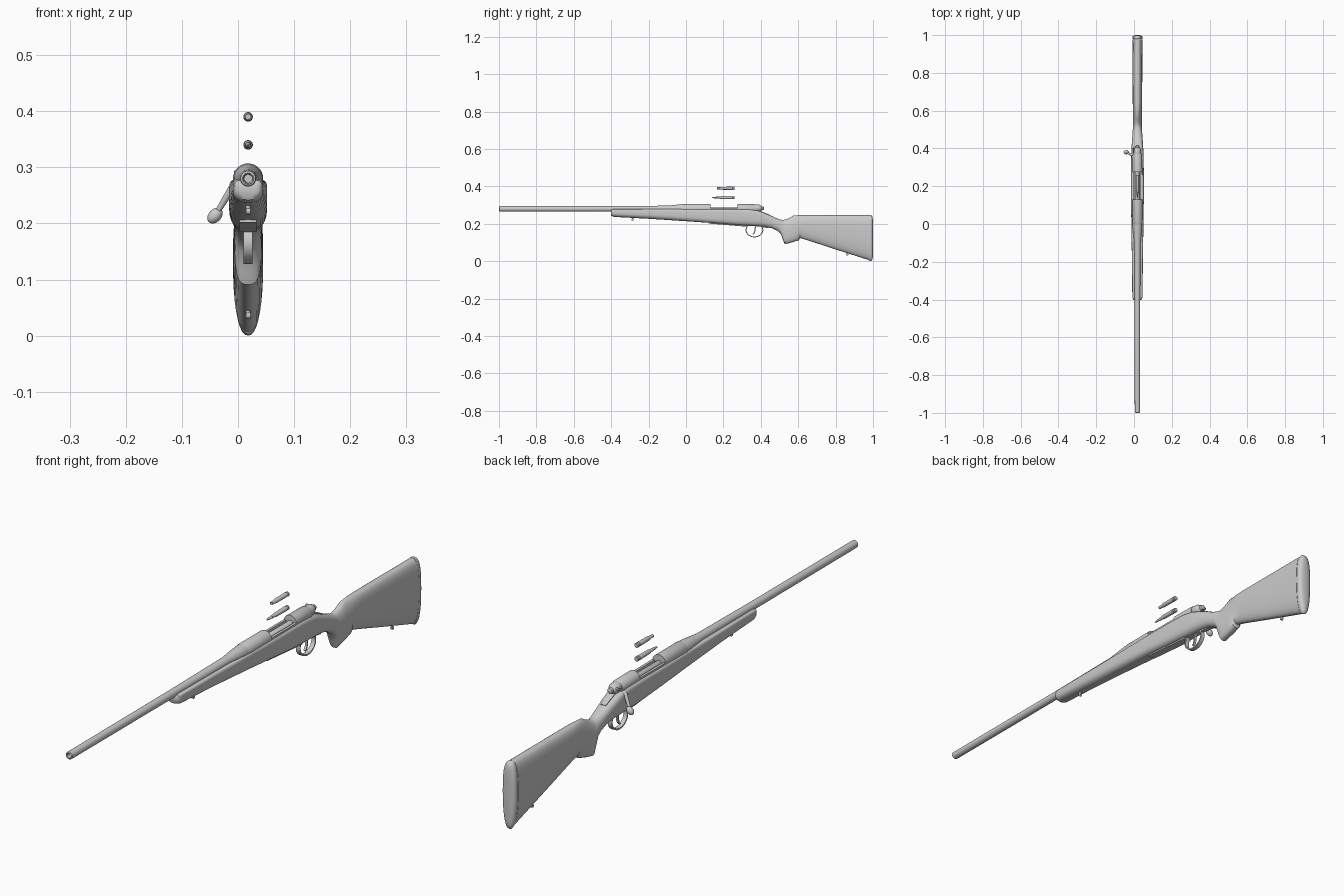
import bpy, bmesh, math
from mathutils import Vector

if "Cube" in bpy.data.objects:
    bpy.data.objects.remove(bpy.data.objects["Cube"])

CX = 0.018      # centre plane of the long body
AXIS = 0.28     # height of the barrel axis


def finish(name, bm, angle=35):
    bmesh.ops.recalc_face_normals(bm, faces=bm.faces)
    me = bpy.data.meshes.new(name)
    bm.to_mesh(me)
    bm.free()
    ob = bpy.data.objects.new(name, me)
    bpy.context.collection.objects.link(ob)
    smooth(ob, angle)
    return ob


def smooth(ob, angle=35):
    bpy.ops.object.select_all(action='DESELECT')
    ob.select_set(True)
    bpy.context.view_layer.objects.active = ob
    bpy.ops.object.shade_smooth_by_angle(angle=math.radians(angle))


def loft(name, rings, closed=False, angle=35):
    bm = bmesh.new()
    rows = [[bm.verts.new(p) for p in r] for r in rings]
    n = len(rows[0])
    pairs = list(zip(rows, rows[1:])) + ([(rows[-1], rows[0])] if closed else [])
    for a, b in pairs:
        for i in range(n):
            bm.faces.new((a[i], a[(i + 1) % n], b[(i + 1) % n], b[i]))
    if not closed:
        bm.faces.new(rows[0])
        bm.faces.new(rows[-1])
    return finish(name, bm, angle)


def lathe(name, profile, z=AXIS, n=32):
    return loft(name, [[(CX + r * math.cos(math.tau * i / n), y, z + r * math.sin(math.tau * i / n))
                        for i in range(n)] for y, r in profile])


def strap(name, pts, half_w, thick, closed=False):
    rings = []
    for i, (y, z) in enumerate(pts):
        a = pts[i - 1] if (i or closed) else pts[0]
        b = pts[(i + 1) % len(pts)] if (closed or i < len(pts) - 1) else pts[i]
        d = Vector((b[0] - a[0], b[1] - a[1])).normalized() * thick / 2
        rings.append([(CX + s * half_w, y - t * d.y, z + t * d.x)
                      for s, t in ((-1, -1), (1, -1), (1, 1), (-1, 1))])
    return loft(name, rings, closed)


def rod(name, a, b, r1, r2, n=16):
    a, b = Vector(a), Vector(b)
    q = (b - a).to_track_quat('Z', 'Y')
    return loft(name, [[p + q @ Vector((r * math.cos(math.tau * i / n), r * math.sin(math.tau * i / n), 0))
                        for i in range(n)] for p, r in ((a, r1), (b, r2))])


def section(y, zb, zt, w, nt, nb, mid=0.55, n=36):
    zm = zb + (zt - zb) * mid
    ring = []
    for i in range(n):
        t = math.tau * i / n
        c, s = math.cos(t), math.sin(t)
        e, h = (nt, zt - zm) if s >= 0 else (nb, zm - zb)
        ring.append((CX + w * math.copysign(abs(c) ** (2 / e), c), y,
                     zm + h * math.copysign(abs(s) ** (2 / e), s)))
    return ring


# Stock: y, bottom, top, half width, top and bottom squareness
stations = [
    (-.402, .250, .272, .019, 4, 2.2), (-.398, .242, .277, .024, 5, 2.2),
    (-.385, .237, .279, .027, 6, 2.4), (-.20, .227, .279, .029, 6, 2.5),
    (0.0, .214, .279, .032, 6, 3), (.13, .205, .279, .034, 6, 3.5),
    (.27, .193, .279, .034, 6, 3.5), (.34, .189, .278, .033, 5, 3.2),
    (.38, .187, .272, .032, 4, 3), (.42, .184, .258, .030, 3, 2.6),
    (.46, .176, .241, .027, 2.4, 2.4), (.49, .162, .228, .025, 2.2, 2.3),
    (.508, .145, .222, .024, 2.1, 2.3), (.518, .115, .221, .024, 2.1, 2.5),
    (.528, .091, .222, .024, 2.1, 3), (.55, .096, .230, .024, 2.0, 3),
    (.575, .103, .245, .024, 1.8, 3), (.603, .112, .246, .024, 2.0, 3),
    (.609, .124, .246, .024, 2.1, 2.3), (.65, .112, .246, .025, 2.5, 2.3),
    (.80, .063, .246, .026, 2.7, 2.3), (.978, .006, .246, .027, 2.8, 2.3)]
stock = loft("stock", [section(*s) for s in stations], angle=50)

# Butt pad with rounded back
loft("butt_pad", [section(*s) for s in (
    (.979, .004, .246, .0265, 2.8, 2.3), (.988, .000, .247, .027, 2.8, 2.3),
    (.994, .003, .243, .025, 2.8, 2.3), (.998, .014, .232, .018, 2.6, 2.3),
    (1.0, .035, .21, .010, 2.4, 2.2))], angle=50)

# Barrel with crowned muzzle and bore
lathe("barrel", [(-.96, .0005), (-.96, .007), (-.998, .008), (-1.0, .010), (-.998, .0135),
                 (-.99, .014), (-.4, .0145), (-.10, .017), (-.05, .022), (-.015, .0255), (.02, .026)])

# Receiver and loading port
receiver = lathe("receiver", [(.0, .0255), (.004, .027), (.13, .027), (.27, .026), (.365, .025),
                              (.372, .022)])


def cut(ob, lo, hi):
    bpy.ops.mesh.primitive_cube_add(size=1, location=[(a + b) / 2 for a, b in zip(lo, hi)])
    cutter = bpy.context.object
    cutter.name = "port_cutter"
    cutter.scale = [b - a for a, b in zip(lo, hi)]
    cutter.hide_render = True
    mod = ob.modifiers.new("port", 'BOOLEAN')
    mod.operation, mod.object, mod.solver = 'DIFFERENCE', cutter, 'EXACT'
    bpy.context.view_layer.objects.active = ob
    bpy.ops.object.modifier_apply(modifier=mod.name)
    bpy.data.objects.remove(cutter)


cut(receiver, (CX - .04, .13, .284), (CX + .04, .275, .33))
for part in (receiver, stock):
    cut(part, (CX - .017, .13, .262), (CX + .017, .275, .33))
    smooth(part, 40)

# Bolt, shroud and firing pin cap
lathe("bolt", [(.125, .010), (.13, .012), (.38, .012)], z=.274)
lathe("bolt_shroud", [(.365, .018), (.375, .020), (.392, .019), (.402, .014), (.405, .010),
                      (.414, .009), (.416, .006)], z=.283)
rod("safety_lever", (CX - .019, .372, .275), (CX - .021, .402, .292), .004, .004)

# Bolt handle and knob
rod("bolt_handle_root", (CX - .005, .362, .275), (CX - .032, .366, .258), .010, .0075)
rod("bolt_handle", (CX - .030, .365, .261), (CX - .055, .378, .220), .0065, .005)
bpy.ops.mesh.primitive_uv_sphere_add(segments=20, ring_count=12, radius=1,
                                     location=(CX - .059, .38, .214), rotation=(0, math.radians(42), 0))
knob = bpy.context.object
knob.name = "bolt_knob"
knob.scale = (.0115, .0115, .016)
smooth(knob, 60)

# Tang behind the bolt
strap("tang", [(.36, .274), (.39, .268), (.42, .257), (.45, .244)], .010, .006)

# Trigger guard, trigger and floor plate
strap("trigger_guard", [(.366 + .045 * math.cos(math.tau * i / 40), .167 + .037 * math.sin(math.tau * i / 40))
                        for i in range(40)], .008, .005, closed=True)
strap("trigger", [(.374, .192), (.369, .175), (.368, .160), (.364, .150), (.358, .144)], .004, .006)
strap("floor_plate", [(.12, .205), (.30, .190), (.325, .188)], .015, .007)
strap("guard_tang", [(.40, .185), (.425, .182), (.44, .179)], .008, .006)

# Sling studs
for label, y, z in (("front", -.285, .232), ("rear", .862, .046)):
    rod(label + "_sling_stud", (CX, y, z + .006), (CX, y, z - .008), .0055, .004)
    rod(label + "_sling_eye", (CX - .004, y, z - .010), (CX + .004, y, z - .010), .006, .006)

# Loaded cartridge and empty case above the port
case = [(.180, .0055), (.190, .0078), (.248, .0085), (.250, .0068), (.254, .0068),
        (.255, .0085), (.259, .0085), (.260, .0075)]
lathe("cartridge", [(.138, .0008), (.146, .0028), (.156, .0044), (.167, .005), (.1671, .0056)] + case, z=.34, n=24)
lathe("empty_case", [(.185, .0005), (.185, .0044), (.166, .0046), (.166, .0056)] + case, z=.39, n=24)
